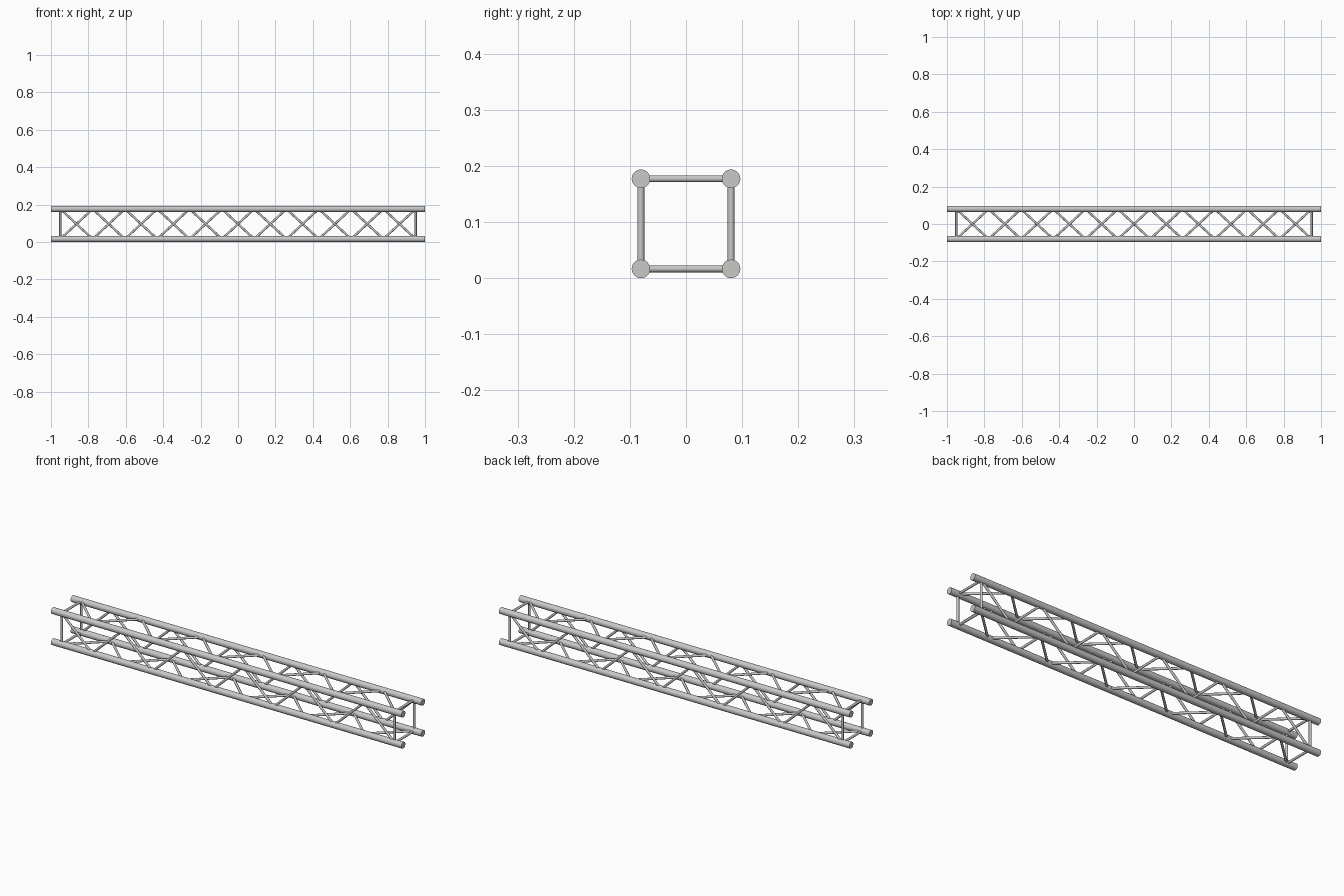
import bpy, bmesh, math
from mathutils import Vector, Matrix

cube = bpy.data.objects.get("Cube")
if cube:
    bpy.data.objects.remove(cube)

HALF = 0.0803       # chord offset from the truss axis
CHORD_R = 0.0165
BRACE_R = 0.006
END = 0.95          # position of the end frames
BAYS = 11
MID_Z = HALF + CHORD_R

metal = bpy.data.materials.new("aluminium_grey")
metal.use_nodes = True
colour = (0.58, 0.58, 0.57, 1)
metal.diffuse_color = colour
metal.node_tree.nodes["Principled BSDF"].inputs["Base Color"].default_value = colour


def tubes(name, segments, radius, sides, turn):
    """Round tubes between point pairs, turned about the long axis."""
    bm = bmesh.new()
    for a, b in segments:
        a, b = Vector(a), Vector(b)
        d = b - a
        mat = Matrix.Translation((a + b) / 2) @ d.to_track_quat('Z', 'Y').to_matrix().to_4x4()
        bmesh.ops.create_cone(bm, cap_ends=True, segments=sides, radius1=radius,
                              radius2=radius, depth=d.length, matrix=mat)
    place = Matrix.Translation((0, 0, MID_Z)) @ Matrix.Rotation(turn, 4, 'X')
    bmesh.ops.transform(bm, matrix=place, verts=bm.verts)
    mesh = bpy.data.meshes.new(name)
    bm.to_mesh(mesh)
    bm.free()
    mesh.materials.append(metal)
    ob = bpy.data.objects.new(name, mesh)
    bpy.context.collection.objects.link(ob)
    bpy.ops.object.select_all(action='DESELECT')
    ob.select_set(True)
    bpy.context.view_layer.objects.active = ob
    bpy.ops.object.shade_smooth_by_angle(angle=math.radians(40))


# Zigzag of one side, running from chord to chord
nodes = [(-END + 2 * END * i / BAYS, HALF * (-1) ** i, HALF) for i in range(BAYS + 1)]
zigzag = list(zip(nodes, nodes[1:]))
posts = [((x, -HALF, HALF), (x, HALF, HALF)) for x in (-END, END)]
chord = [((-1, HALF, HALF), (1, HALF, HALF))]

# Four identical sides, each a quarter turn on from the last
for i, side in enumerate(("top", "front", "bottom", "back")):
    turn = i * math.pi / 2
    tubes(side + "_chord", chord, CHORD_R, 32, turn)
    tubes(side + "_diagonal_braces", zigzag, BRACE_R, 16, turn)
    tubes(side + "_end_posts", posts, BRACE_R, 16, turn)
